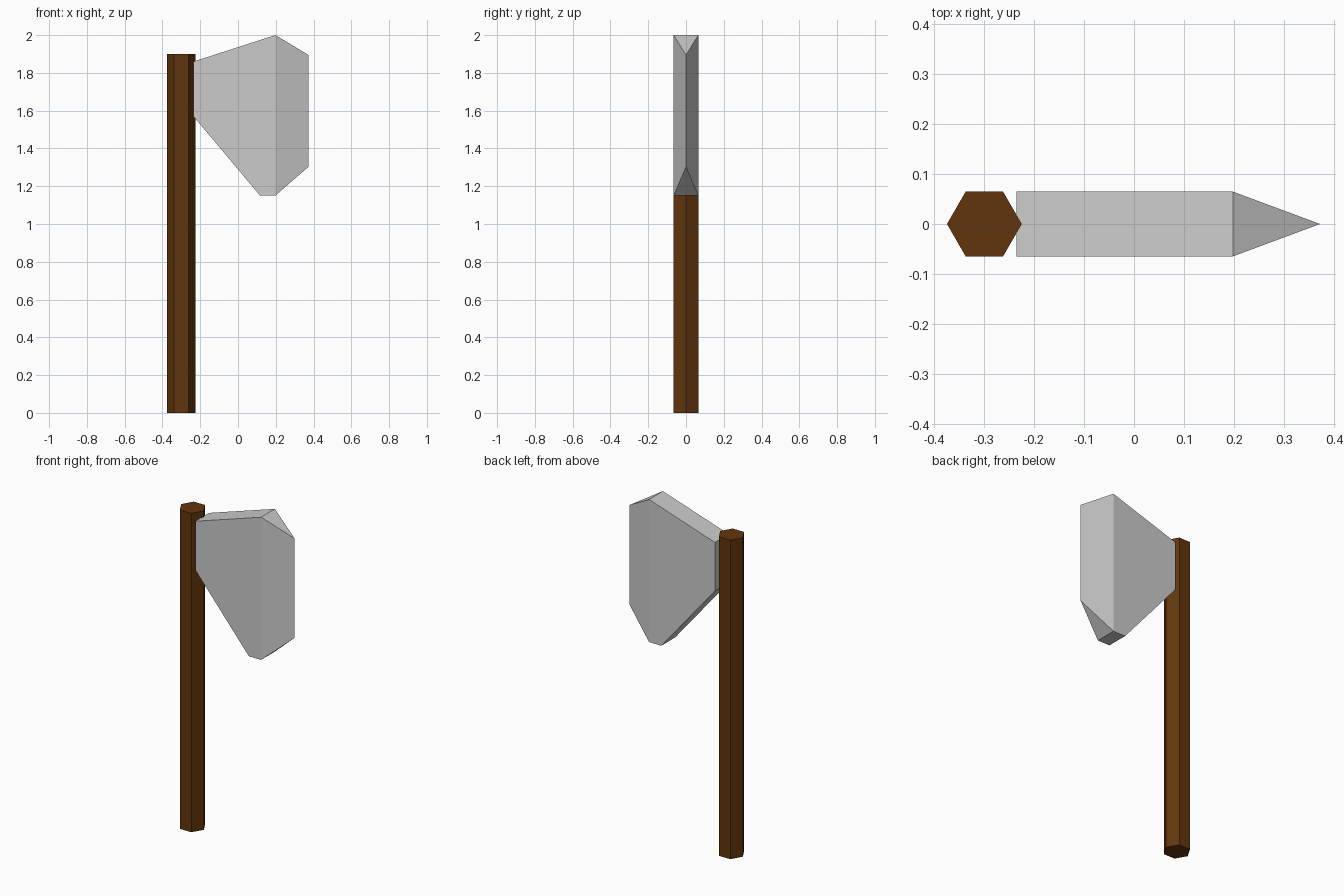
import bpy, bmesh

if "Cube" in bpy.data.objects:
    bpy.data.objects.remove(bpy.data.objects["Cube"])

# Handle: six-sided wooden shaft with corners on the x axis
bpy.ops.mesh.primitive_cylinder_add(vertices=6, radius=0.075, depth=1.9,
                                    location=(-0.3, 0, 0.95),
                                    rotation=(0, 0, 0.5235988))
handle = bpy.context.object
handle.name = "handle"
# pick the rotation that puts corners on x
bpy.ops.object.transform_apply(location=False, rotation=True, scale=False)
wood = bpy.data.materials.new("wood")
wood.diffuse_color = (0.12, 0.036, 0.004, 1)
wood.use_nodes = True
wood.node_tree.nodes["Principled BSDF"].inputs["Base Color"].default_value = wood.diffuse_color
handle.data.materials.append(wood)

# Axe head: flat-sided slab profile (x, z) tapering to a sharp cutting edge
HALF = 0.065
slab = [(-0.236, 1.86), (0.198, 2.0), (0.198, 1.15), (0.117, 1.15), (-0.236, 1.57)]
edge = [(0.373, 1.895), (0.373, 1.303)]

bm = bmesh.new()
for y in (-HALF, HALF):
    for x, z in slab:
        bm.verts.new((x, y, z))
for x, z in edge:
    bm.verts.new((x, 0, z))
bmesh.ops.convex_hull(bm, input=bm.verts[:])
bmesh.ops.dissolve_limit(bm, angle_limit=0.01, verts=bm.verts[:], edges=bm.edges[:])
bmesh.ops.recalc_face_normals(bm, faces=bm.faces[:])
mesh = bpy.data.meshes.new("axe_head")
bm.to_mesh(mesh)
bm.free()
head = bpy.data.objects.new("axe_head", mesh)
bpy.context.collection.objects.link(head)
